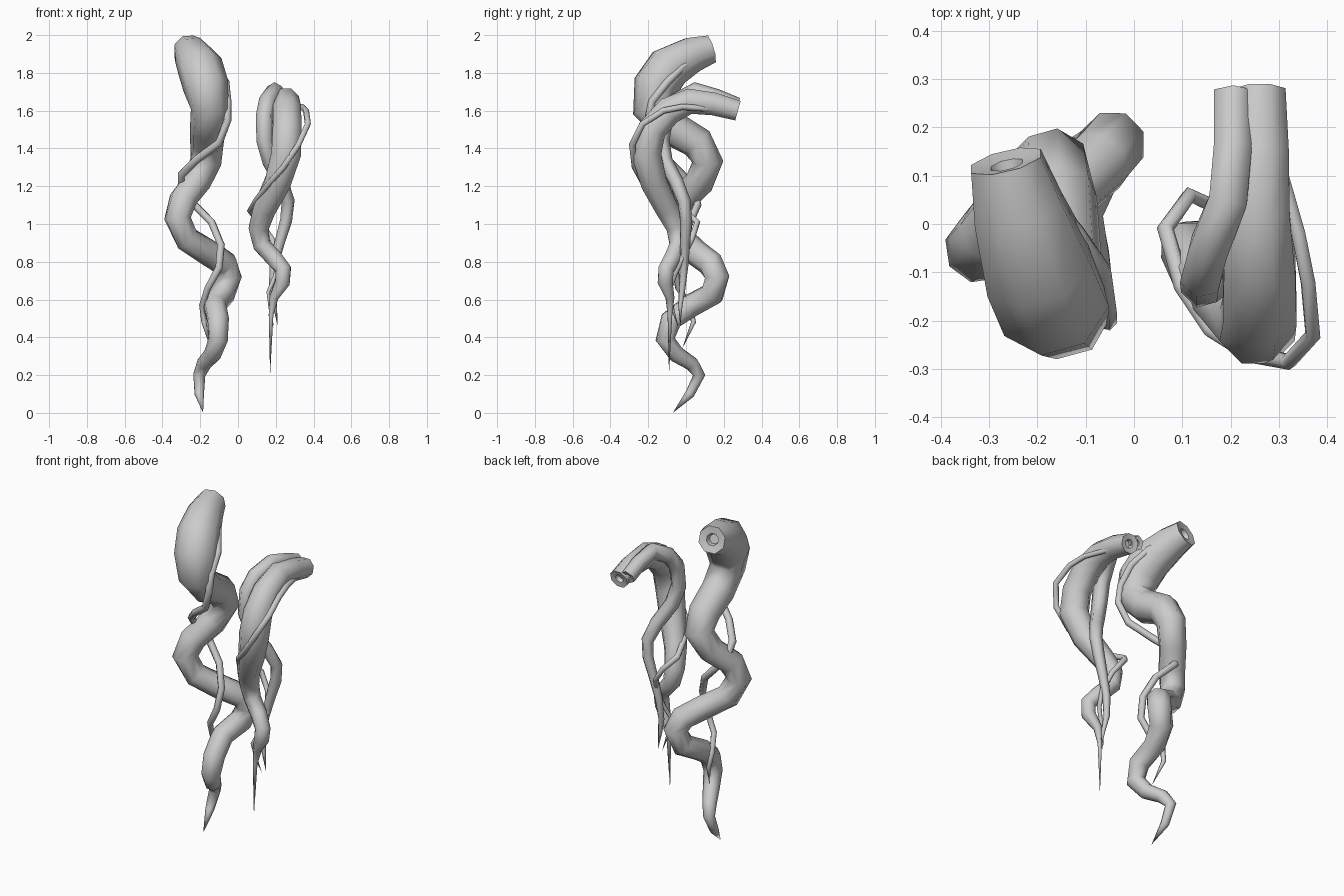
import bpy, bmesh, math
from mathutils import Vector


def lock(name, path, sides, radii):
    """Tapered tube along a path, with a recessed root and a pointed tip.
    radii: (path index, radius) keys, interpolated between."""
    pts = [Vector(p) for p in path]
    n = len(pts)

    def radius(i):
        for (a, ra), (b, rb) in zip(radii, radii[1:]):
            if a <= i <= b:
                return ra + (rb - ra) * (i - a) / (b - a)
        return radii[-1][1]

    bm = bmesh.new()

    def ring(c, u, v, r):
        return [bm.verts.new(c + r * (math.cos(t) * u + math.sin(t) * v))
                for t in (2 * math.pi * (k + 0.5) / sides for k in range(sides))]

    def bridge(a, b):
        for k in range(sides):
            j = (k + 1) % sides
            bm.faces.new((a[k], a[j], b[j], b[k]))

    rings, u = [], Vector((1, 0, 0))
    for i in range(n - 1):
        before = (pts[i] - pts[max(i - 1, 0)]).normalized()
        after = (pts[i + 1] - pts[i]).normalized()
        t = (before + after).normalized()
        u = (u - t * u.dot(t)).normalized()
        v = t.cross(u)
        if i == 0:
            # root cap with a small recess
            r = radius(0)
            rings.append(ring(pts[0] + t * r * 0.5, u, v, r * 0.35))
            bm.faces.new(rings[0])
            rings.append(ring(pts[0] + t * r * 0.1, u, v, r * 0.45))
        rings.append(ring(pts[i], u, v, radius(i)))
    for a, b in zip(rings, rings[1:]):
        bridge(a, b)
    tip = bm.verts.new(pts[-1])
    for k in range(sides):
        bm.faces.new((rings[-1][k], rings[-1][(k + 1) % sides], tip))
    bmesh.ops.recalc_face_normals(bm, faces=bm.faces)
    me = bpy.data.meshes.new(name)
    bm.to_mesh(me)
    bm.free()
    ob = bpy.data.objects.new(name, me)
    bpy.context.collection.objects.link(ob)
    bpy.ops.object.select_all(action='DESELECT')
    ob.select_set(True)
    bpy.context.view_layer.objects.active = ob
    bpy.ops.object.shade_smooth_by_angle(angle=math.radians(65))


# Large left lock
lock("left_large_lock", [
    (-.265, .13, 1.925), (-.24, .03, 1.895), (-.2, -.09, 1.83), (-.17, -.16, 1.73),
    (-.15, -.185, 1.61), (-.16, -.08, 1.51), (-.165, .06, 1.43), (-.17, .115, 1.33),
    (-.22, .07, 1.22), (-.29, -.02, 1.13), (-.32, -.05, 1.03), (-.27, -.02, .92),
    (-.16, .05, .85), (-.07, .13, .79), (-.045, .165, .72), (-.08, .14, .63),
    (-.125, .03, .57), (-.105, -.08, .49), (-.105, -.11, .39), (-.135, -.05, .31),
    (-.18, .03, .26), (-.205, .07, .2), (-.205, .02, .1), (-.185, -.07, 0)],
    8, [(0, .08), (2, .122), (3, .122), (4, .1), (8, .078), (11, .07), (14, .07), (17, .06),
        (20, .04), (22, .025)])

# Thin strand winding round the left lock
lock("left_thin_strand", [
    (-.22, .1, 1.9), (-.12, -.02, 1.83), (-.065, -.1, 1.75), (-.055, -.18, 1.65),
    (-.055, -.2, 1.55), (-.1, -.17, 1.43), (-.22, -.1, 1.34), (-.3, -.02, 1.26),
    (-.3, .04, 1.18), (-.23, .06, 1.1), (-.14, .02, 1.01), (-.09, -.03, .89),
    (-.1, -.06, .77), (-.16, -.04, .66), (-.19, .02, .57), (-.18, .04, .48), (-.145, -.02, .34)],
    6, [(0, .02), (9, .022), (12, .02), (15, .014)])

# Main right lock
lock("right_main_lock", [
    (.26, .275, 1.6), (.26, .15, 1.635), (.255, .02, 1.65), (.26, -.09, 1.6),
    (.26, -.18, 1.5), (.255, -.21, 1.37), (.21, -.17, 1.22), (.14, -.1, 1.08),
    (.11, -.05, .98), (.125, -.04, .89), (.19, -.07, .82), (.24, -.105, .76),
    (.235, -.11, .69), (.19, -.085, .61), (.175, -.085, .52), (.17, -.09, .2)],
    8, [(0, .058), (3, .08), (5, .085), (7, .065), (9, .05), (12, .042), (13, .025), (14, .013)])

# Medium right lock on the inner side
lock("right_medium_lock", [
    (.205, .27, 1.625), (.205, .16, 1.67), (.195, .05, 1.705), (.155, -.05, 1.65),
    (.14, -.11, 1.57), (.14, -.13, 1.44), (.17, -.11, 1.33), (.23, -.05, 1.22),
    (.265, -.01, 1.12), (.255, 0, 1.02), (.22, -.005, .9), (.19, -.01, .78),
    (.18, -.02, .66), (.195, -.03, .57), (.21, -.03, .46)],
    6, [(0, .045), (4, .047), (6, .042), (9, .033), (11, .023), (13, .012)])

# Thin strand sweeping across the right lock
lock("right_thin_strand", [
    (.27, .24, 1.59), (.3, .12, 1.61), (.34, -.02, 1.62), (.36, -.12, 1.6),
    (.37, -.23, 1.53), (.32, -.285, 1.42), (.24, -.27, 1.3), (.16, -.22, 1.21),
    (.1, -.13, 1.13), (.065, -.01, 1.07), (.115, .06, 1.01), (.18, .03, .92),
    (.21, -.02, .82), (.2, -.06, .73), (.16, -.09, .64), (.17, -.07, .55), (.19, -.04, .45)],
    6, [(0, .016), (9, .018), (13, .013), (15, .008)])
